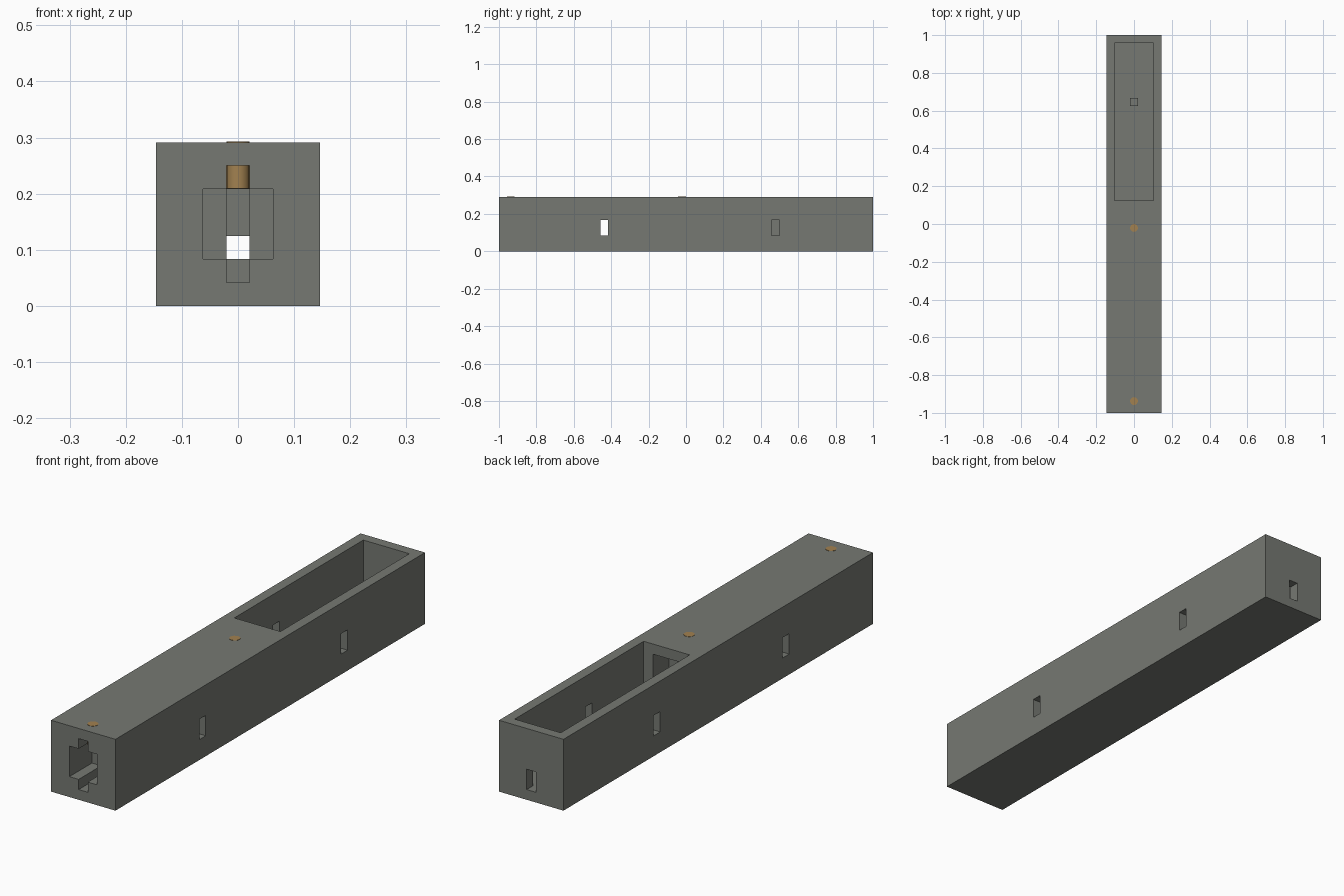
import bpy

U = 1 / 48  # building grid: every size is a whole number of these

cube = bpy.data.objects.get("Cube")
if cube:
    bpy.data.objects.remove(cube, do_unlink=True)


def material(name, color):
    mat = bpy.data.materials.new(name)
    mat.use_nodes = True
    mat.diffuse_color = (*color, 1)
    mat.node_tree.nodes["Principled BSDF"].inputs["Base Color"].default_value = (*color, 1)
    return mat


def box(name, x, y, z, mat):
    """Box spanning (low, high) grid ranges on each axis."""
    spans = (x, y, z)
    bpy.ops.mesh.primitive_cube_add(size=1, location=[(a + b) / 2 * U for a, b in spans])
    obj = bpy.context.object
    obj.name = name
    for v in obj.data.vertices:
        v.co = [c * (b - a) * U for c, (a, b) in zip(v.co, spans)]
    obj.data.materials.append(mat)
    return obj


def cut(target, name, x, y, z):
    """Subtract a box from the target."""
    cutter = box(name, x, y, z, target.data.materials[0])
    cutter.hide_render = True
    mod = target.modifiers.new(name, "BOOLEAN")
    mod.operation = "DIFFERENCE"
    mod.solver = "EXACT"
    mod.object = cutter
    bpy.context.view_layer.objects.active = target
    bpy.ops.object.modifier_apply(modifier=mod.name)
    bpy.data.objects.remove(cutter, do_unlink=True)


stone = material("grey_stone", (0.18, 0.19, 0.17))
brass = material("brass", (0.36, 0.22, 0.08))

# Long square beam
body = box("body", (-7, 7), (-48, 48), (0, 14), stone)

# Open tray, and the narrow passage leading to it
cut(body, "tray", (-5, 5), (6, 46), (2, 15))
cut(body, "passage", (-1, 1), (-49, 7), (4, 10))

# Cross-shaped front recess and the wide recess in the tray's front wall
cut(body, "front_square", (-3, 3), (-49, -41), (4, 10))
cut(body, "front_slot", (-1, 1), (-49, -41), (2, 12))
cut(body, "tray_recess", (-3, 3), (1, 7), (4, 12))

# Slots through the side walls and the back wall
cut(body, "cross_slot", (-8, 8), (-22, -20), (4, 8))
cut(body, "left_slot", (4, 8), (22, 24), (4, 8))
cut(body, "right_slot", (-8, -4), (18, 20), (4, 8))
cut(body, "back_slot", (-1, 1), (45, 49), (2, 6))

# Small stop block on the tray floor
box("floor_block", (-1, 1), (30, 32), (2, 4), stone)

# Vertical pins, flush with the top
for name, y in (("front_pin", -45), ("middle_pin", -1)):
    bpy.ops.mesh.primitive_cylinder_add(vertices=16, radius=U, depth=4 * U,
                                        location=(0, y * U, 12 * U + 0.001))
    pin = bpy.context.object
    pin.name = name
    pin.data.materials.append(brass)
    bpy.ops.object.shade_smooth_by_angle()
